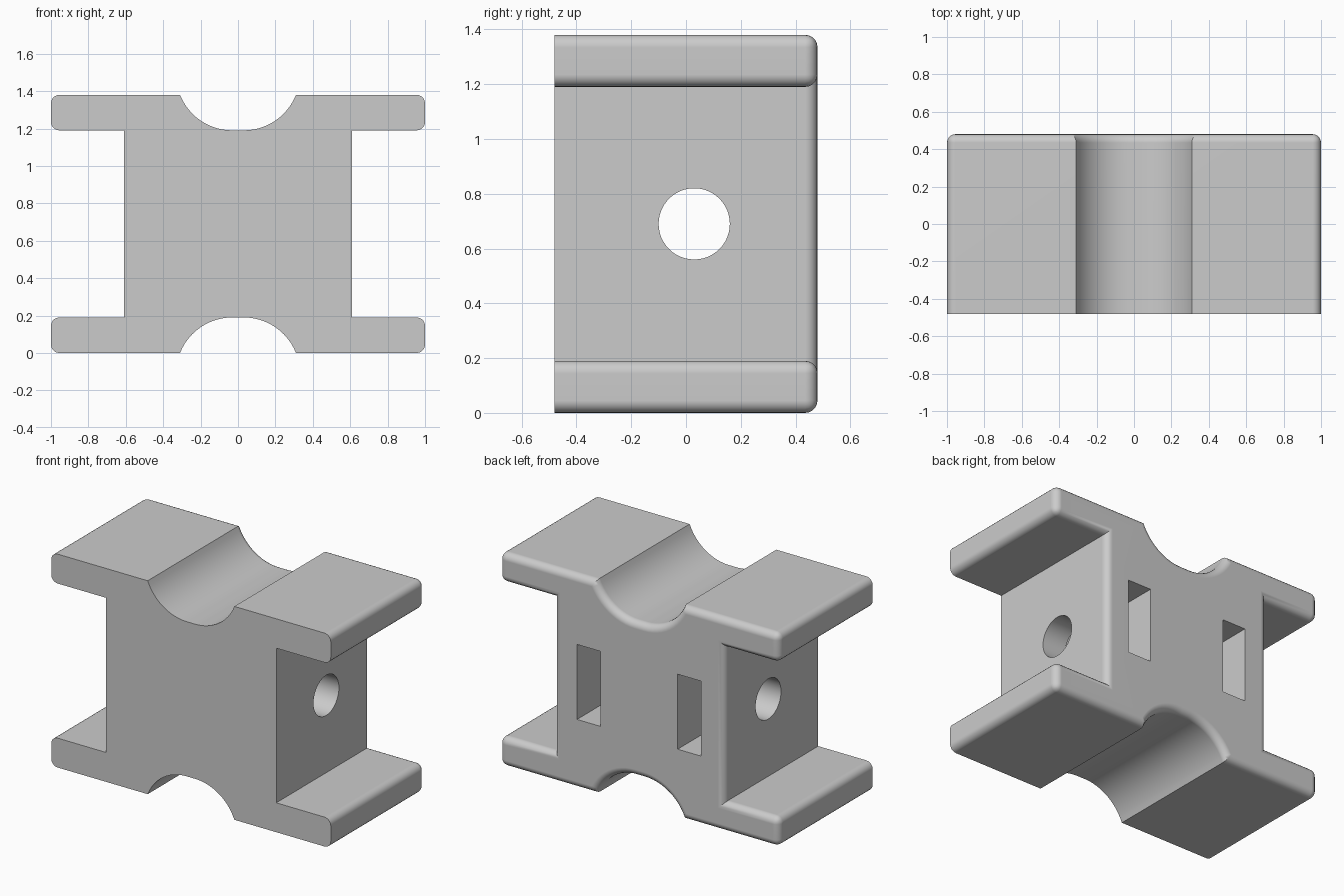
import bpy, bmesh, math
from mathutils import Matrix

cube = bpy.data.objects.get("Cube")
if cube:
    bpy.data.objects.remove(cube, do_unlink=True)

HEIGHT, FLANGE, WAIST = 1.38, 0.19, 0.61
FRONT, BACK, ROUND = -0.48, 0.48, 0.045
GROOVE, FLAT = 0.31, 0.03

grey = bpy.data.materials.new("plain grey")
grey.use_nodes = True
colour = (0.6, 0.6, 0.6, 1)
grey.diffuse_color = colour
grey.node_tree.nodes["Principled BSDF"].inputs["Base Color"].default_value = colour


def make_object(name, bm):
    bmesh.ops.recalc_face_normals(bm, faces=bm.faces)
    mesh = bpy.data.meshes.new(name)
    bm.to_mesh(mesh)
    bm.free()
    mesh.materials.append(grey)
    obj = bpy.data.objects.new(name, mesh)
    bpy.context.collection.objects.link(obj)
    return obj


def apply_modifiers(obj):
    bpy.ops.object.select_all(action="DESELECT")
    bpy.context.view_layer.objects.active = obj
    obj.select_set(True)
    for mod in list(obj.modifiers):
        bpy.ops.object.modifier_apply(modifier=mod.name)


def cut(obj, cutter):
    mod = obj.modifiers.new("cut", "BOOLEAN")
    mod.operation, mod.solver, mod.object = "DIFFERENCE", "EXACT", cutter
    apply_modifiers(obj)
    bpy.data.objects.remove(cutter, do_unlink=True)


# Quarter outline: from the middle of the groove round to the waist
half = GROOVE - FLAT
radius = (half ** 2 + FLANGE ** 2) / (2 * FLANGE)
sweep = math.asin(half / radius)
STEPS = 12
top = HEIGHT / 2
quarter = []
for i in range(STEPS + 1):
    a = sweep * i / STEPS
    quarter.append((FLAT + radius * math.sin(a), top - FLANGE + radius * (1 - math.cos(a))))
quarter += [(1, top), (1, top - FLANGE), (WAIST, top - FLANGE)]

# Mirror the quarter into the full outline
right = quarter + [(x, -z) for x, z in reversed(quarter)]
outline = right + [(-x, z) for x, z in reversed(right)]

# Extruded block
bm = bmesh.new()
face = bm.faces.new([bm.verts.new((x, FRONT, z + top)) for x, z in outline])
new = bmesh.ops.extrude_face_region(bm, geom=[face])["geom"]
bmesh.ops.translate(bm, verts=[v for v in new if isinstance(v, bmesh.types.BMVert)],
                    vec=(0, BACK - FRONT, 0))
bmesh.ops.recalc_face_normals(bm, faces=bm.faces)


# Round the back rim and the flange ends
def is_rounded(edge):
    a, b = (v.co for v in edge.verts)
    on_back = min(a.y, b.y) > BACK - 0.001
    along_end = abs(a.y - b.y) > 0.1 and abs(a.x) > 0.99
    return on_back or along_end


bmesh.ops.bevel(bm, geom=[e for e in bm.edges if is_rounded(e)], offset=ROUND,
                offset_type="OFFSET", segments=5, profile=0.5, affect="EDGES",
                clamp_overlap=False)
block = make_object("spool_block", bm)

# Two blind slots in the back
for side in (-1, 1):
    bm = bmesh.new()
    bmesh.ops.create_cube(bm, size=1, matrix=Matrix.Translation((side * 0.36, 0.29, 0.69))
                          @ Matrix.Diagonal((0.167, 1, 0.485, 1)))
    cut(block, make_object("slot_cutter", bm))

# Round hole from side to side
bm = bmesh.new()
bmesh.ops.create_cone(bm, cap_ends=True, segments=48, radius1=0.13, radius2=0.13, depth=3,
                      matrix=Matrix.Translation((0, 0.03, 0.69)) @ Matrix.Rotation(math.pi / 2, 4, "Y"))
cut(block, make_object("hole_cutter", bm))

# Smooth the curves and keep the flats flat
bpy.ops.object.shade_smooth_by_angle(angle=math.radians(30))
weighted = block.modifiers.new("flat faces", "WEIGHTED_NORMAL")
weighted.keep_sharp = True
